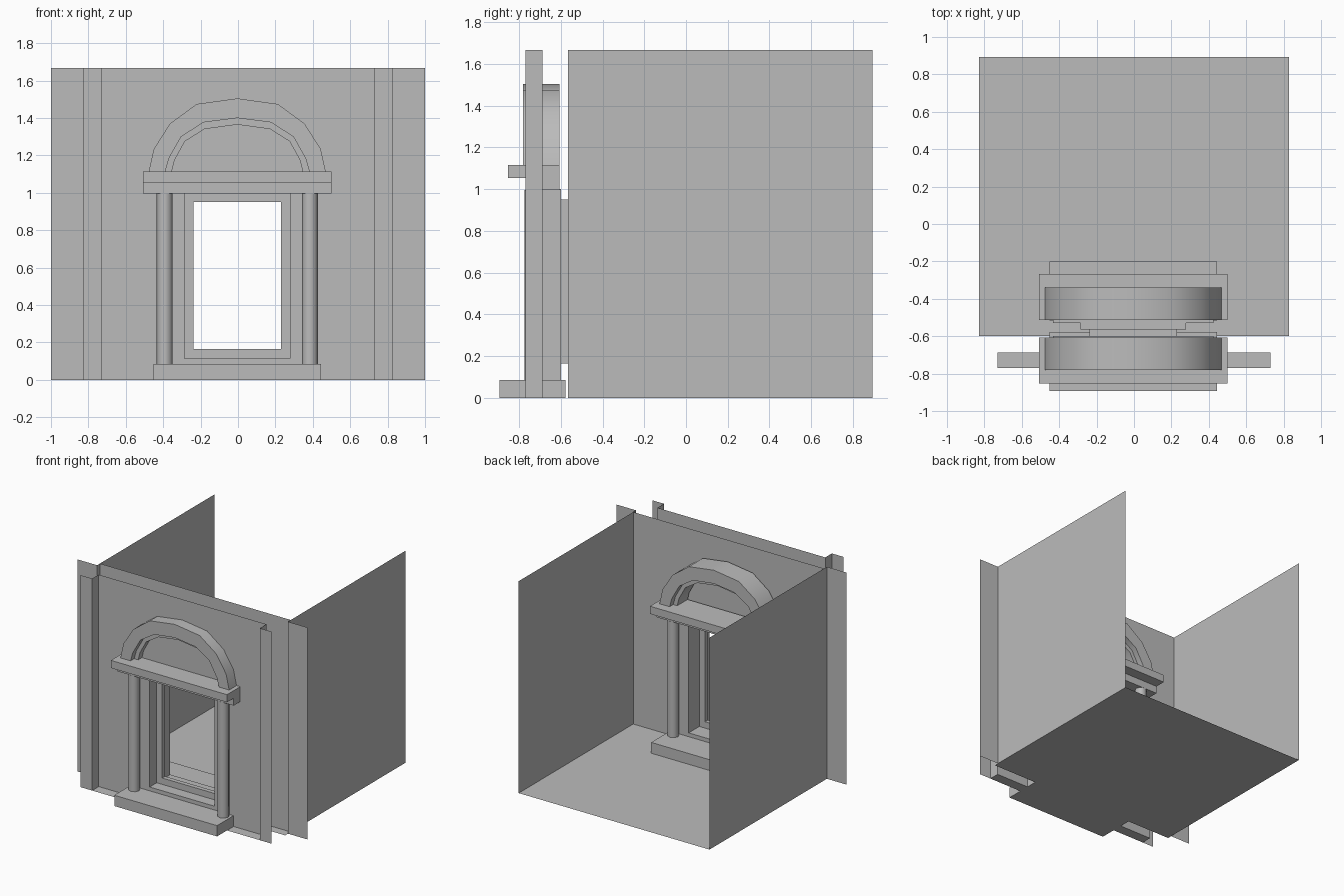
import bpy, bmesh, math

cube = bpy.data.objects.get("Cube")
if cube:
    bpy.data.objects.remove(cube, do_unlink=True)

GREY = (0.5, 0.5, 0.5, 1)
mat = bpy.data.materials.new("plain grey")
mat.use_nodes = True
mat.diffuse_color = GREY
mat.node_tree.nodes["Principled BSDF"].inputs["Base Color"].default_value = GREY

TOP = 1.667          # wall height
HALF = 0.83          # half width of the room
BAY = 0.73           # half width of the recessed facade
FRONT, FACADE, FLANK, INNER, BACK = -0.77, -0.688, -0.565, -0.53, 0.893
DOOR_W, DOOR_H = 0.43, 1.0
CX = -0.004          # centre line of the doorway
MID = -0.56          # mirror plane between outside and inside trim


def finish(name, bm, smooth=None):
    bmesh.ops.remove_doubles(bm, verts=bm.verts, dist=0.0001)
    bmesh.ops.recalc_face_normals(bm, faces=bm.faces)
    me = bpy.data.meshes.new(name)
    bm.to_mesh(me)
    bm.free()
    me.materials.append(mat)
    ob = bpy.data.objects.new(name, me)
    bpy.context.collection.objects.link(ob)
    if smooth:
        bpy.ops.object.select_all(action='DESELECT')
        ob.select_set(True)
        bpy.context.view_layer.objects.active = ob
        bpy.ops.object.shade_smooth_by_angle(angle=math.radians(smooth))
    return ob


def sheets(name, quads):
    bm = bmesh.new()
    for q in quads:
        bm.faces.new([bm.verts.new(p) for p in q])
    return finish(name, bm)


def upright(x0, y0, x1, y1, z0=0, z1=TOP):
    return [(x0, y0, z0), (x1, y1, z0), (x1, y1, z1), (x0, y0, z1)]


def flat(x0, y0, x1, y1):
    return [(x0, y0, 0), (x1, y0, 0), (x1, y1, 0), (x0, y1, 0)]


def pierced(half, y):
    """Wall sheet with a doorway left open."""
    return [upright(-half, y, CX - DOOR_W, y, 0, DOOR_H),
            upright(CX + DOOR_W, y, half, y, 0, DOOR_H),
            upright(-half, y, half, y, DOOR_H, TOP)]


def extrude_x(name, profile, half):
    """Solid with a (y, z) profile running across the doorway."""
    bm = bmesh.new()
    face = bm.faces.new([bm.verts.new((CX - half, y, z)) for y, z in profile])
    ext = bmesh.ops.extrude_face_region(bm, geom=[face])
    moved = [g for g in ext["geom"] if isinstance(g, bmesh.types.BMVert)]
    bmesh.ops.translate(bm, verts=moved, vec=(2 * half, 0, 0))
    return finish(name, bm)


def arch(name, outer, inner, y0, y1):
    """Curved band between two half outlines, mirrored about the centre."""
    def full(half):
        return [(-x, z) for x, z in half[:-1]] + half[::-1]
    sections = []
    bm = bmesh.new()
    for (ox, oz), (ix, iz) in zip(full(outer), full(inner)):
        corners = [(ox, y0, oz), (ox, y1, oz), (ix, y1, iz), (ix, y0, iz)]
        sections.append([bm.verts.new((CX + x, y, SPRING + z)) for x, y, z in corners])
    for a, b in zip(sections, sections[1:]):
        for i in range(4):
            j = (i + 1) % 4
            bm.faces.new((a[i], a[j], b[j], b[i]))
    bm.faces.new(sections[0])
    bm.faces.new(sections[-1])
    return finish(name, bm, 40)


def column(name, x, y, z0, z1):
    bm = bmesh.new()
    bmesh.ops.create_cone(bm, cap_ends=True, segments=8, radius1=0.043,
                          radius2=0.043, depth=z1 - z0)
    bmesh.ops.translate(bm, verts=bm.verts, vec=(x, y, (z0 + z1) / 2))
    return finish(name, bm, 50)


# Room shell
sheets("floor", [flat(-HALF, -0.6, HALF, BACK)])
sheets("inner_wall", pierced(HALF, INNER))
for side, s in (("left", 1), ("right", -1)):
    sheets(side + "_wall", [upright(s * HALF, FLANK, s * HALF, BACK)])
    sheets(side + "_flank", [upright(s * HALF, FLANK, s, FLANK)])
    # front strip and the return leading back to the facade
    sheets(side + "_pilaster", [upright(s * HALF, FRONT, s * BAY, FRONT),
                                upright(s * BAY, FRONT, s * BAY, FACADE)])
sheets("facade_wall", pierced(BAY, FACADE))
sheets("facade_ledge", [flat(-BAY, FRONT, BAY, FACADE)])

# Doorway lining: nested rectangles joined from outside to inside
outer = (DOOR_W, 0, DOOR_H)
recess = (0.283, 0.115, 0.997)
opening = (0.235, 0.165, 0.95)
steps = [(outer, -0.6), (outer, FACADE), (recess, FACADE), (recess, -0.6),
         (opening, -0.6), (opening, FLANK), (recess, FLANK), (recess, -0.432),
         (outer, -0.432), (outer, INNER)]
bm = bmesh.new()
loops = []
for (h, z0, z1), y in steps:
    loops.append([bm.verts.new((CX + x, y, z))
                  for x, z in ((-h, z0), (h, z0), (h, z1), (-h, z1))])
for a, b in zip(loops, loops[1:]):
    for i in range(4):
        j = (i + 1) % 4
        bm.faces.new((a[i], a[j], b[j], b[i]))
finish("doorway_lining", bm)

# Trim, outside and mirrored inside
SPRING = 1.115
rim = [(0.473, 0), (0.446, 0.12), (0.36, 0.255), (0.217, 0.36), (0, 0.39)]
middle = [(0.385, 0), (0.365, 0.07), (0.3, 0.185), (0.18, 0.262), (0, 0.285)]
lip = [(0.35, 0), (0.335, 0.06), (0.28, 0.16), (0.175, 0.226), (0, 0.25)]
cornice = [(-0.853, SPRING), (-0.853, 1.055), (FRONT, 1.055), (FRONT, 0.997),
           (-0.606, 0.997), (-0.606, SPRING)]
for place, m, (b0, b1) in (("outer", lambda y: y, (-0.893, -0.577)),
                           ("inner", lambda y: 2 * MID - y, (-0.2, -0.516))):
    extrude_x(place + "_cornice", [(m(y), z) for y, z in cornice], 0.505)
    extrude_x(place + "_step", [(b0, 0), (b1, 0), (b1, 0.085), (b0, 0.085)], 0.447)
    arch(place + "_arch", rim, middle, m(-0.78), m(-0.606))
    arch(place + "_arch_lip", middle, lip, m(-0.735), m(-0.606))
    for side, s in (("left", 1), ("right", -1)):
        column(f"{place}_{side}_column", CX + s * 0.388, m(-0.73), 0.085, 0.997)
